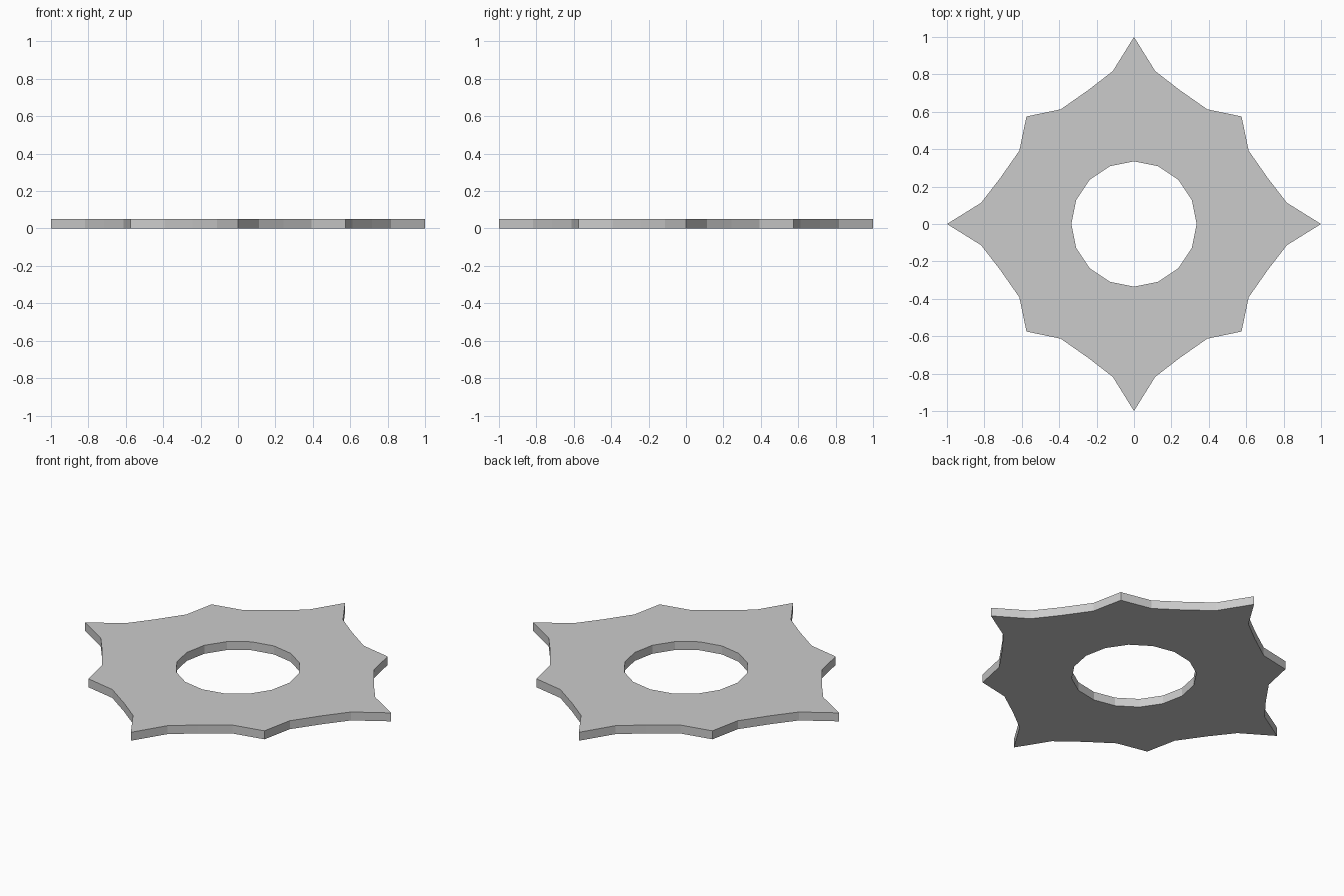
import bpy, bmesh
from math import pi, cos, sin

if "Cube" in bpy.data.objects:
    bpy.data.objects.remove(bpy.data.objects["Cube"])

THICKNESS = 0.05
HOLE_RADIUS = 0.335
HOLE_SIDES = 16

# Half of one quadrant: long tip, concave edge, short diagonal tip
half = [(1.0, 0.0), (0.818, 0.113), (0.717, 0.243), (0.613, 0.392), (0.575, 0.575)]
quadrant = half + [(y, x) for x, y in half[-2:0:-1]]

# Repeat the quadrant by quarter turns
outline = []
for _ in range(4):
    outline += quadrant
    quadrant = [(-y, x) for x, y in quadrant]
hole = [(HOLE_RADIUS * cos(2 * pi * i / HOLE_SIDES),
         HOLE_RADIUS * sin(2 * pi * i / HOLE_SIDES)) for i in range(HOLE_SIDES)]

# Flat ring between the hole and the star outline
bm = bmesh.new()
outer = [bm.verts.new((x, y, 0)) for x, y in outline]
inner = [bm.verts.new((x, y, 0)) for x, y in hole]
for i in range(HOLE_SIDES):
    a, b, c = (outer[(2 * i + k) % len(outer)] for k in range(3))
    bm.faces.new((inner[i], a, b, c, inner[(i + 1) % HOLE_SIDES]))

# Thicken upward, keeping the underside
ext = bmesh.ops.extrude_face_region(bm, geom=bm.faces[:], use_keep_orig=True)
top = [g for g in ext["geom"] if isinstance(g, bmesh.types.BMVert)]
bmesh.ops.translate(bm, verts=top, vec=(0, 0, THICKNESS))
bmesh.ops.recalc_face_normals(bm, faces=bm.faces[:])

mesh = bpy.data.meshes.new("star_plate")
bm.to_mesh(mesh)
bm.free()
bpy.context.collection.objects.link(bpy.data.objects.new("star_plate", mesh))
